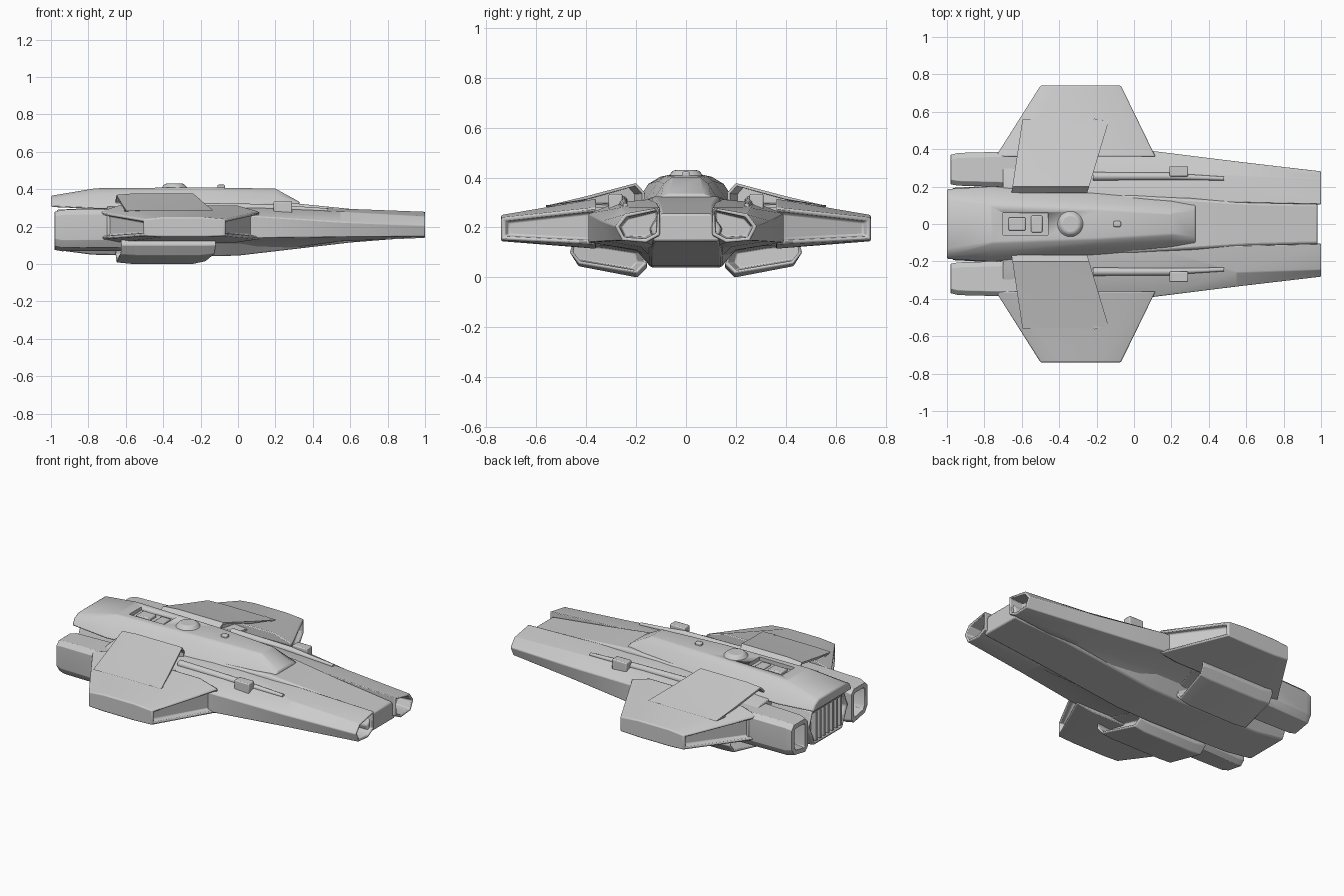
import bpy, bmesh, math

if "Cube" in bpy.data.objects:
    bpy.data.objects.remove(bpy.data.objects["Cube"])

def finish(name, bm, mirror=False, bevel=0.008):
    me = bpy.data.meshes.new(name)
    bm.to_mesh(me)
    bm.free()
    ob = bpy.data.objects.new(name, me)
    bpy.context.collection.objects.link(ob)
    for p in me.polygons:
        p.use_smooth = True
    me.set_sharp_from_angle(angle=math.radians(35))
    if mirror:
        m = ob.modifiers.new("mirror", 'MIRROR')
        m.use_axis = (False, True, False)
        m.use_clip = False
        m.use_mirror_merge = False
    if bevel:
        b = ob.modifiers.new("bevel", 'BEVEL')
        b.width, b.segments, b.limit_method = bevel, 2, 'ANGLE'
    return ob

def loft(name, rings, mirror=False, recess=None, rim=0.015, depth=0.06, bevel=0.008):
    """Skin rings of 3D points; recess(normal) picks faces to hollow out."""
    bm = bmesh.new()
    vs = [[bm.verts.new(p) for p in r] for r in rings]
    n = len(vs[0])
    for a, b in zip(vs, vs[1:]):
        for i in range(n):
            j = (i + 1) % n
            bm.faces.new((a[i], a[j], b[j], b[i]))
    bm.faces.new(vs[0])
    bm.faces.new(vs[-1])
    bmesh.ops.recalc_face_normals(bm, faces=bm.faces)
    if recess:
        bm.normal_update()
        for f in [f for f in bm.faces if recess(f.normal)]:
            bmesh.ops.inset_individual(bm, faces=[f], thickness=rim)
            bmesh.ops.inset_individual(bm, faces=[f], thickness=0.008, depth=-depth)
    return finish(name, bm, mirror, bevel)

def at_x(x, pts, skew=0.0):
    return [(x + skew * (y - 0.2), y, z) for y, z in pts]

def sym(x, half):
    return at_x(x, half + [(-y, z) for y, z in reversed(half)])

def box(name, x, y, z, mirror=False, bevel=0.006):
    rings = [[(q, y[0], z[0]), (q, y[1], z[0]), (q, y[1], z[1]), (q, y[0], z[1])] for q in x]
    return loft(name, rings, mirror, bevel=bevel)

def front(n): return n.x > 0.7
def rear(n): return n.x < -0.7
def both(n): return abs(n.x) > 0.7

# Central hull with keel, running from nose gap to tail grille
loft("central_hull", [
    sym(0.98, [(0.10, 0.255), (0.14, 0.20), (0.13, 0.145)]),
    sym(0.60, [(0.11, 0.295), (0.17, 0.18), (0.14, 0.115)]),
    sym(0.30, [(0.13, 0.325), (0.20, 0.15), (0.14, 0.08)]),
    sym(0.00, [(0.15, 0.32), (0.21, 0.12), (0.14, 0.045)]),
    sym(-0.25, [(0.15, 0.31), (0.21, 0.12), (0.14, 0.04)]),
    sym(-0.78, [(0.16, 0.30), (0.205, 0.15), (0.14, 0.05)]),
    sym(-0.97, [(0.16, 0.29), (0.195, 0.20), (0.14, 0.075)]),
], recess=rear, rim=0.02, depth=0.03)

# Side booms with hollow nose ends
body = [(0.12, 0.315), (0.28, 0.30), (0.39, 0.255), (0.39, 0.14), (0.20, 0.11), (0.12, 0.06)]
loft("side_boom", [
    at_x(1.0, [(0.105, 0.28), (0.245, 0.255), (0.283, 0.205), (0.255, 0.148), (0.16, 0.14), (0.105, 0.17)]),
    at_x(0.55, [(0.115, 0.297), (0.26, 0.28), (0.335, 0.225), (0.32, 0.145), (0.18, 0.122), (0.11, 0.12)]),
    at_x(0.10, body), at_x(-0.70, body),
], True, front, depth=0.09)

# Dorsal spine with sloping cockpit front and overhanging tail
spine = loft("dorsal_spine", [
    sym(-1.0, [(0.13, 0.365), (0.17, 0.345), (0.19, 0.305)]),
    sym(-0.76, [(0.10, 0.405), (0.15, 0.375), (0.205, 0.295)]),
    sym(-0.20, [(0.08, 0.41), (0.11, 0.385), (0.175, 0.295)]),
    sym(0.20, [(0.055, 0.403), (0.09, 0.375), (0.14, 0.295)]),
    sym(0.33, [(0.07, 0.332), (0.10, 0.322), (0.12, 0.29)]),
])
cutter = box("bay_cutter", (-0.70, -0.46), (-0.06, 0.06), (0.385, 0.5), bevel=0)
cutter.hide_render = True
cutter.hide_set(True)
cut = spine.modifiers.new("bay", 'BOOLEAN')
cut.object, cut.operation, cut.solver = cutter, 'DIFFERENCE', 'EXACT'
box("bay_hatch", (-0.67, -0.58), (-0.035, 0.035), (0.37, 0.402))
box("bay_block", (-0.55, -0.49), (-0.045, 0.045), (0.37, 0.395))

# Round sensor dome on the spine
bm = bmesh.new()
bmesh.ops.create_cone(bm, cap_ends=True, segments=24, radius1=0.08, radius2=0.05, depth=0.035)
bmesh.ops.translate(bm, verts=bm.verts, vec=(-0.34, 0, 0.4125))
finish("sensor_dome", bm)
box("spine_fitting", (-0.11, -0.07), (-0.015, 0.015), (0.40, 0.424))

# Wings with recessed leading and trailing edges
def wing_ring(y, xf, xr, top, bot, lip):
    return [(x, y, z) for x, z in [
        (xf, top - lip), (xf - 0.12, top), (xr + 0.1, top), (xr, top - lip),
        (xr, bot + lip / 2), (xr + 0.1, bot), (xf - 0.12, bot), (xf, bot + lip / 2)]]
loft("wing", [wing_ring(0.36, 0.115, -0.74, 0.315, 0.115, 0.035),
              wing_ring(0.74, -0.07, -0.50, 0.25, 0.145, 0.01)],
     True, both, rim=0.02, depth=0.03, bevel=0.012)

# Raised covers above the wing roots, open at both ends
cover = [(0.17, 0.28), (0.165, 0.34), (0.20, 0.378), (0.40, 0.325), (0.56, 0.287), (0.40, 0.28)]
low = [(0.17, 0.28), (0.165, 0.335), (0.20, 0.37), (0.40, 0.32), (0.56, 0.283), (0.40, 0.28)]
loft("upper_cover", [at_x(-0.65, low, 0.15), at_x(-0.55, cover, 0.15), at_x(-0.24, cover, 0.3)],
     True, both, rim=0.012, depth=0.08, bevel=0.005)

# Lower scoops below the wing roots
def scoop(drop):
    return [(0.17, 0.115), (0.155, 0.04 + drop), (0.195, drop), (0.43, 0.045 + drop * 0.6),
            (0.465, 0.10), (0.45, 0.15), (0.30, 0.14)]
loft("lower_scoop", [at_x(-0.65, scoop(0.008), 0.1), at_x(-0.57, scoop(0), 0.1),
                     at_x(-0.24, scoop(0), 0.2), at_x(-0.17, scoop(0.015), 0.2)],
     True, both, rim=0.014, depth=0.09)

# Rear engine nacelles with square nozzles
def nacelle(x, y0, y1, z0, z1, c=0.025):
    return at_x(x, [(y0 + c, z0), (y1 - c, z0 + 0.02), (y1, z0 + 0.06), (y1, z1 - c),
                    (y1 - c, z1), (y0 + c, z1), (y0, z1 - c), (y0, z0 + c)])
loft("engine_nacelle", [nacelle(-0.98, 0.212, 0.37, 0.075, 0.28),
                        nacelle(-0.94, 0.205, 0.38, 0.068, 0.29),
                        nacelle(-0.55, 0.195, 0.39, 0.07, 0.295)],
     True, rear, rim=0.03, depth=0.07)

# Vertical ribs of the tail grille
for i in range(7):
    y = -0.12 + i * 0.04
    box("tail_grille_rib", (-0.975, -0.93), (y - 0.007, y + 0.007), (0.10, 0.275), bevel=0)

# Side guns: tapered barrel and mount block
def circle(x, y, z, r, n=12):
    return [(x, y + r * math.cos(2 * math.pi * k / n), z + r * math.sin(2 * math.pi * k / n)) for k in range(n)]
loft("gun_barrel", [circle(-0.22, 0.255, 0.305, 0.022), circle(0.20, 0.255, 0.30, 0.02),
                    circle(0.30, 0.25, 0.295, 0.015), circle(0.48, 0.243, 0.288, 0.010)], True, bevel=0)
box("gun_mount", (0.19, 0.29), (0.255, 0.31), (0.27, 0.335), True)
